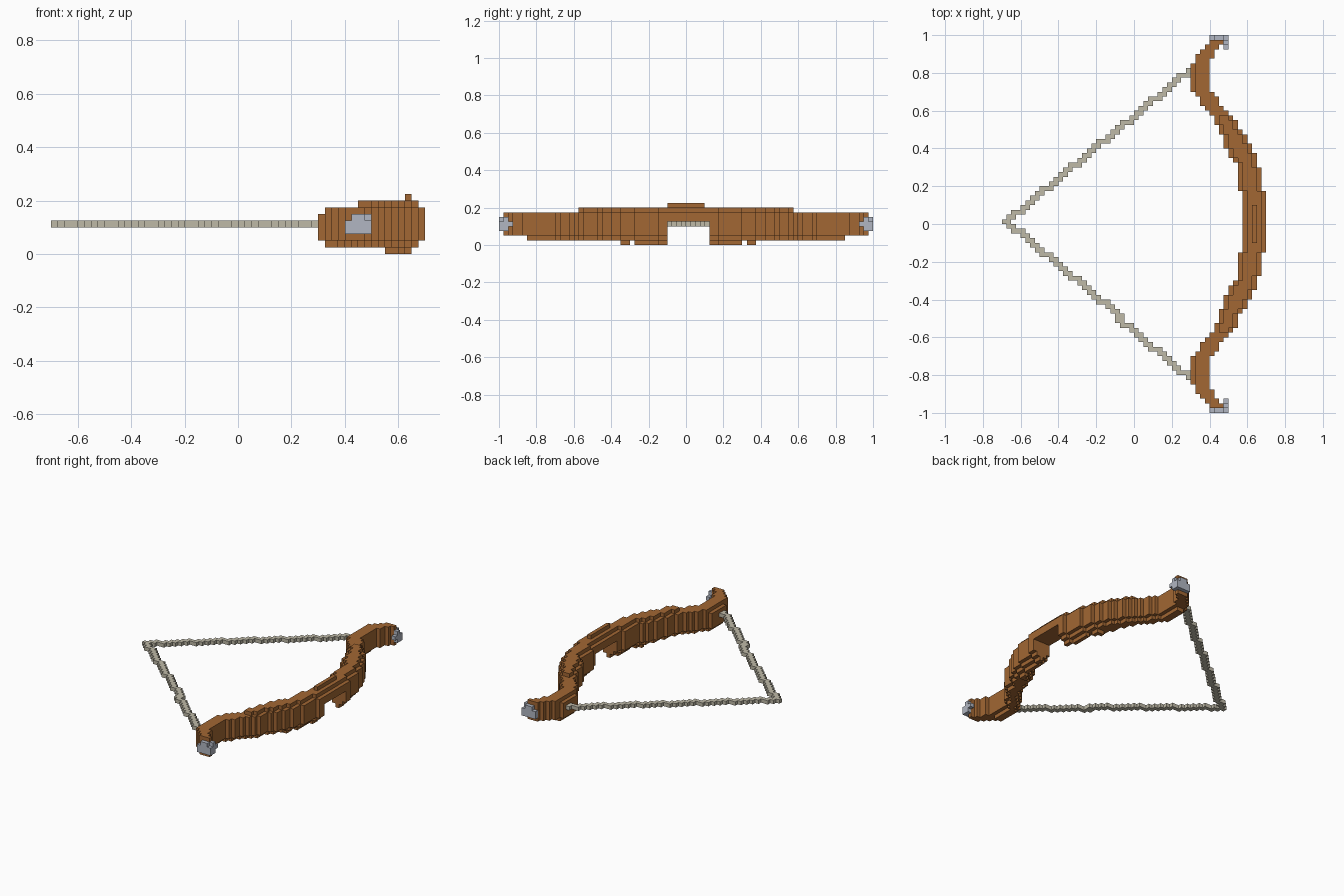
import bpy, bmesh, math
from mathutils import Vector

if "Cube" in bpy.data.objects:
    bpy.data.objects.remove(bpy.data.objects["Cube"], do_unlink=True)

V = 0.025                       # voxel edge
ORIGIN = Vector((-0.7, -1, 0))  # corner of the voxel grid
ROWS = 80
TIP = 39                        # row distance of the outermost tip


def material(name, rgb):
    m = bpy.data.materials.new(name)
    m.use_nodes = True
    m.diffuse_color = (*rgb, 1)
    m.node_tree.nodes["Principled BSDF"].inputs["Base Color"].default_value = (*rgb, 1)
    return m


def curve(points, d):
    """Rounded linear interpolation of (row, column) points."""
    for (a, u), (b, v) in zip(points, points[1:]):
        if d <= b:
            return math.floor(u + (v - u) * (d - a) / (b - a) + 0.5)
    return points[-1][1]


def voxel_object(name, cells, mat):
    """Skin a set of grid cells with only their outward faces."""
    bm = bmesh.new()
    verts = {}

    def vert(p):
        if p not in verts:
            verts[p] = bm.verts.new(ORIGIN + Vector(p) * V)
        return verts[p]

    for c in sorted(cells):
        for axis in range(3):
            u, v = (axis + 1) % 3, (axis + 2) % 3
            for side in (0, 1):
                n = list(c)
                n[axis] += 2 * side - 1
                if tuple(n) in cells:
                    continue
                ring = []
                for du, dv in ((0, 0), (1, 0), (1, 1), (0, 1)):
                    p = list(c)
                    p[axis] += side
                    p[u] += du
                    p[v] += dv
                    ring.append(vert(tuple(p)))
                bm.faces.new(ring if side else ring[::-1])
    me = bpy.data.meshes.new(name)
    bm.to_mesh(me)
    bm.free()
    me.materials.append(mat)
    ob = bpy.data.objects.new(name, me)
    bpy.context.collection.objects.link(ob)


# Plan outline of the recurved limb: column against distance from the grip
INNER = [(0, 51), (6, 51), (7, 50), (12, 50), (14, 48), (17, 47), (23, 44),
         (28, 40), (33, 40), (35, 41), (38, 44)]
OUTER = [(0, 56), (6, 56), (7, 55), (10, 55), (13, 54), (19, 51), (23, 48),
         (28, 44), (34, 44), (36, 45), (38, 47)]

wood, metal, cord = set(), set(), set()
for j in range(ROWS):
    half = ROWS // 2
    d = j - half if j >= half else math.floor((half - j) * TIP / half + 0.5)

    # Wooden stave, rounded by insetting the top and bottom layers
    if d < TIP:
        a, b = curve(INNER, d), curve(OUTER, d)
        for k in range(8):
            if d <= 4 and k <= 4:                # arrow notch under the grip
                continue
            if k == 0 and not 5 <= d <= 14:      # blocks beside the notch
                continue
            if (k == 1 and d > 33) or (k == 7 and d > 22):
                continue
            inset = 2 if k == 0 else 1 if k in (1, 7) else 0
            left = inset + (k == 6 and 27 < d < 34)
            wood |= {(i, j, k) for i in range(a + left, b - inset)}
    if 36 <= j <= 43:                            # ridge above the grip
        wood.add((53, j, 8))

    # Metal limb tips
    if d == TIP:
        metal |= {(i, j, k) for i in range(44, 48) for k in (3, 4, 5)
                  if k < 5 or i in (45, 46)}
    elif d == TIP - 1:
        metal |= {(47, j, k) for k in (3, 4, 5)}
    elif d == TIP - 2:
        metal.add((47, j, 4))

    # Drawn string, a staircase from the nock point to each limb
    if d <= 33:
        step = 41 / 34
        start, end = round(d * step), round((d + 1) * step)
        cord |= {(i, j, 4) for i in range(start, end + 1)}

voxel_object("bow_stave", wood, material("Brown wood", (0.36, 0.135, 0.033)))
voxel_object("limb_tips", metal - wood, material("Grey metal", (0.44, 0.47, 0.54)))
voxel_object("bow_string", cord - wood, material("Pale cord", (0.52, 0.49, 0.39)))
